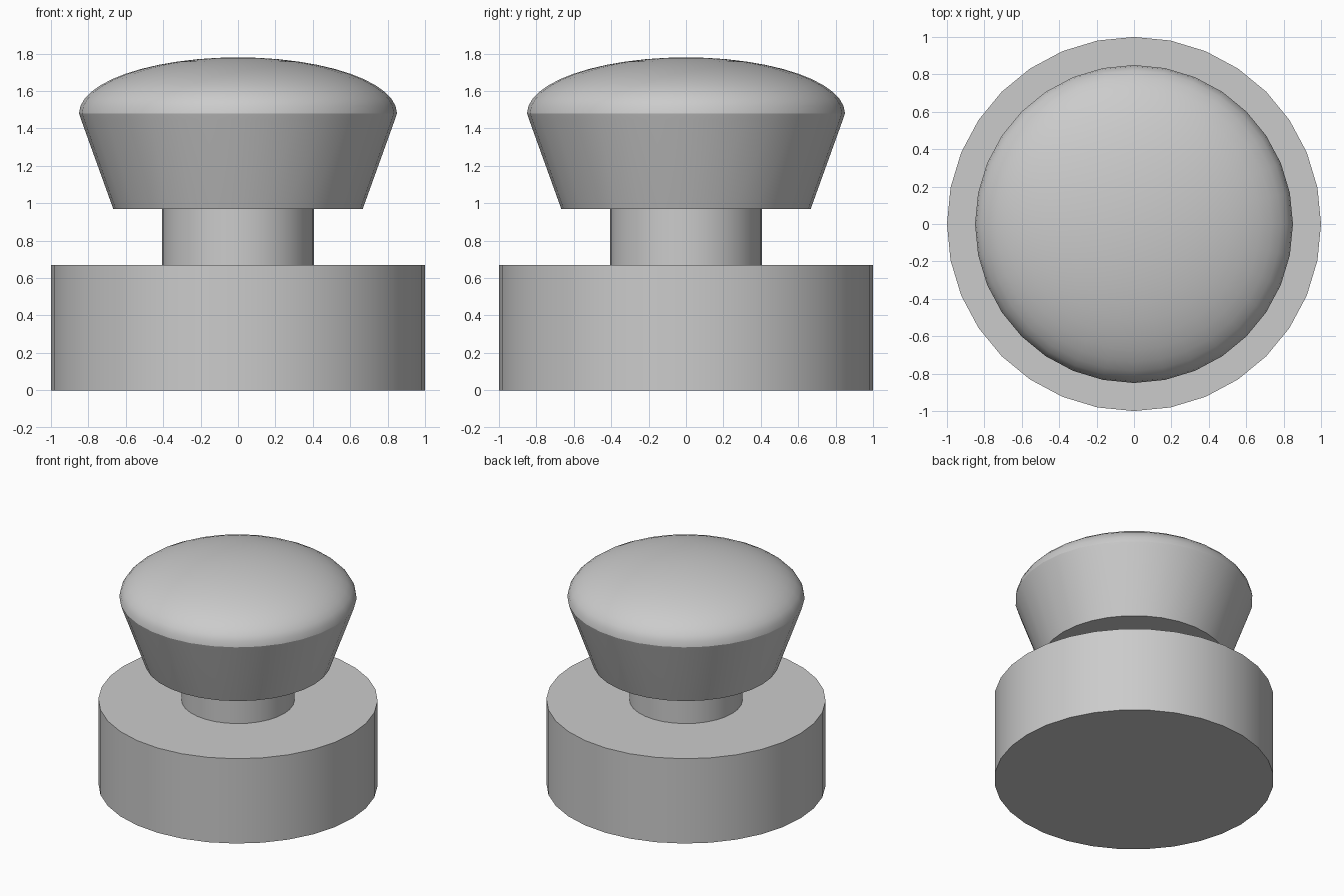
import bpy
import bmesh
from math import sin, cos, pi, radians

SIDES = 32

old = bpy.data.objects.get("Cube")
if old:
    bpy.data.objects.remove(old, do_unlink=True)

# One plain grey for the whole model
grey = bpy.data.materials.new("plain grey")
grey.use_nodes = True
colour = (0.6, 0.6, 0.6, 1)
grey.diffuse_color = colour
grey.node_tree.nodes["Principled BSDF"].inputs["Base Color"].default_value = colour


def lathe(name, profile):
    """Spin (radius, height) points around z; a zero radius closes to a point,
    any other end is capped with a flat face."""
    bm = bmesh.new()
    rings = []
    for r, z in profile:
        if r < 1e-4:
            rings.append([bm.verts.new((0, 0, z))] * SIDES)
        else:
            rings.append([bm.verts.new((r * cos(2 * pi * i / SIDES),
                                        r * sin(2 * pi * i / SIDES), z))
                          for i in range(SIDES)])
    for low, high in zip(rings, rings[1:]):
        for i in range(SIDES):
            j = (i + 1) % SIDES
            corners = dict.fromkeys((low[i], low[j], high[j], high[i]))
            bm.faces.new(list(corners))
    for ring, (r, z) in ((rings[0], profile[0]), (rings[-1], profile[-1])):
        if r > 1e-4:
            bm.faces.new(ring)
    bmesh.ops.recalc_face_normals(bm, faces=bm.faces)
    mesh = bpy.data.meshes.new(name)
    bm.to_mesh(mesh)
    bm.free()
    mesh.materials.append(grey)
    obj = bpy.data.objects.new(name, mesh)
    bpy.context.collection.objects.link(obj)
    bpy.ops.object.select_all(action='DESELECT')
    obj.select_set(True)
    bpy.context.view_layer.objects.active = obj
    bpy.ops.object.shade_smooth_by_angle(angle=radians(35))
    return obj


# Wide base drum and narrow neck
lathe("base", [(1, 0), (1, 0.67)])
lathe("neck", [(0.405, 0.67), (0.405, 0.97)])

# Flared head
lathe("head", [(0.667, 0.97), (0.84, 1.45), (0.85, 1.48)])

# Domed cap, half of a flattened sphere
steps = 12
dome = [(0.85 * cos(pi / 2 * k / steps), 1.48 + 0.3 * sin(pi / 2 * k / steps))
        for k in range(steps + 1)]
lathe("cap", dome)
